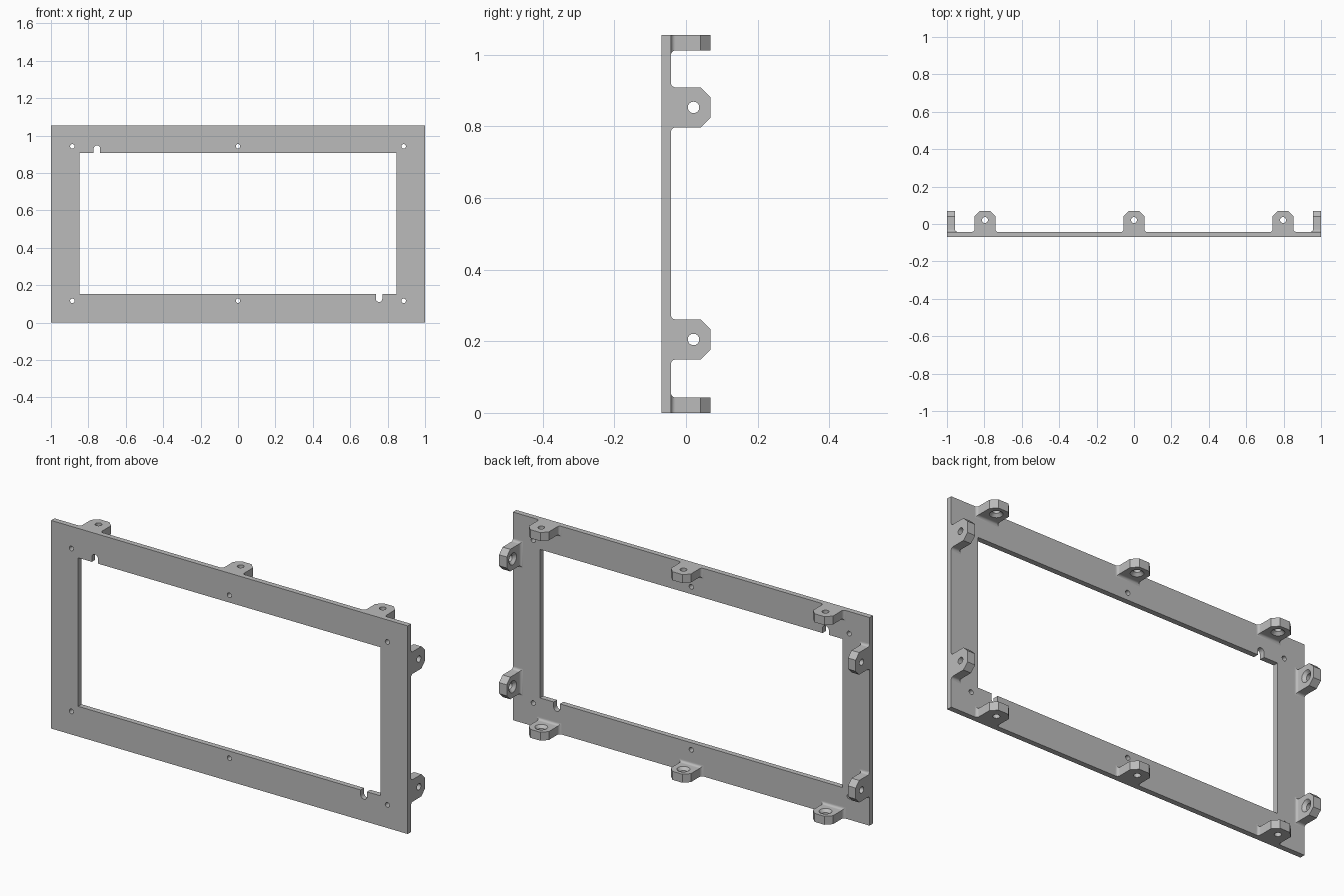
import bpy, bmesh, math
from mathutils import Matrix, Vector

cube = bpy.data.objects.get("Cube")
if cube:
    bpy.data.objects.remove(cube, do_unlink=True)

grey = bpy.data.materials.new("plain grey")
grey.use_nodes = True
colour = (0.5, 0.5, 0.5, 1)
grey.diffuse_color = colour
grey.node_tree.nodes["Principled BSDF"].inputs["Base Color"].default_value = colour

H = 1.055                     # frame height
FRONT, BACK, TIP = -0.069, -0.042, 0.069
THICK = 0.043                 # ear thickness
FILLET = 0.013


def finish(name, bm):
    bmesh.ops.recalc_face_normals(bm, faces=bm.faces)
    mesh = bpy.data.meshes.new(name)
    bm.to_mesh(mesh)
    bm.free()
    mesh.materials.append(grey)
    ob = bpy.data.objects.new(name, mesh)
    bpy.context.collection.objects.link(ob)
    return ob


def box(name, x0, x1, y0, y1, z0, z1):
    bm = bmesh.new()
    size = Matrix.Diagonal((x1 - x0, y1 - y0, z1 - z0, 1))
    mid = Matrix.Translation(((x0 + x1) / 2, (y0 + y1) / 2, (z0 + z1) / 2))
    bmesh.ops.create_cube(bm, size=1, matrix=mid @ size)
    return finish(name, bm)


def rod(name, centre, axis, r1, r2, depth):
    bm = bmesh.new()
    turn = Vector(axis).to_track_quat('Z', 'Y').to_matrix().to_4x4()
    bmesh.ops.create_cone(bm, cap_ends=True, segments=32, radius1=r1, radius2=r2,
                          depth=depth, matrix=Matrix.Translation(centre) @ turn)
    return finish(name, bm)


def cut(target, cutters):
    bpy.context.view_layer.objects.active = target
    for cutter in cutters:
        cutter.hide_render = True
        mod = target.modifiers.new("cut", 'BOOLEAN')
        mod.operation = 'DIFFERENCE'
        mod.solver = 'EXACT'
        mod.object = cutter
        bpy.ops.object.modifier_apply(modifier=mod.name)
        bpy.data.objects.remove(cutter, do_unlink=True)


def smooth(ob):
    bpy.ops.object.select_all(action='DESELECT')
    ob.select_set(True)
    bpy.context.view_layer.objects.active = ob
    bpy.ops.object.shade_smooth_by_angle(angle=math.radians(30))


# Flat frame with its opening, screw holes and two round-ended notches
frame = box("frame_plate", -1, 1, FRONT, BACK, 0, H)
cutters = [box("opening_cutter", -0.848, 0.848, -0.2, 0.2, 0.153, 0.906)]
for x in (-0.886, 0, 0.886):
    for z in (0.117, 0.943):
        cutters.append(rod("screw_cutter", (x, 0, z), (0, 1, 0), 0.012, 0.012, 0.4))
for side, edge in ((-1, 0.93), (1, 0.128)):
    x = 0.754 * side
    cutters.append(rod("notch_end_cutter", (x, 0, edge), (0, 1, 0), 0.0175, 0.0175, 0.4))
    cutters.append(box("notch_cutter", x - 0.0175, x + 0.0175, -0.2, 0.2,
                       min(edge, 0.5), max(edge, 0.5)))
cut(frame, cutters)
smooth(frame)


# Ear lofted through stacked sections; local x along the edge, z inwards from it
def ear(name, place):
    sections = []
    for i in range(7):
        a = math.pi / 2 * i / 6
        flare = FILLET * (1 - math.sin(a))
        sections.append((BACK + FILLET * (1 - math.cos(a)), 0.056 + flare, THICK + flare))
    sections += [(0.041, 0.056, THICK), (TIP, 0.028, THICK)]
    bm = bmesh.new()
    rings = [[bm.verts.new(p) for p in ((-w, y, 0), (w, y, 0), (w, y, t), (-w, y, t))]
             for y, w, t in sections]
    for a, b in zip(rings, rings[1:]):
        for i in range(4):
            j = (i + 1) % 4
            bm.faces.new((a[i], a[j], b[j], b[i]))
    bm.faces.new(rings[0])
    bm.faces.new(rings[-1])
    ob = finish(name, bm)
    # through hole, countersunk on the inner face
    cut(ob, [rod("hole_cutter", (0, 0.021, 0), (0, 0, 1), 0.016, 0.016, 0.3),
             rod("sink_cutter", (0, 0.021, THICK - 0.007), (0, 0, 1), 0.014, 0.032, 0.018)])
    ob.data.transform(place)
    smooth(ob)


for x, label in ((-0.797, "right"), (0, "middle"), (0.797, "left")):
    ear("bottom_ear_" + label, Matrix.Translation((x, 0, 0)))
    ear("top_ear_" + label,
        Matrix.Translation((x, 0, H)) @ Matrix.Rotation(math.pi, 4, 'Y'))
for z, label in ((0.205, "lower"), (0.853, "upper")):
    ear("right_ear_" + label,
        Matrix.Translation((-1, 0, z)) @ Matrix.Rotation(math.pi / 2, 4, 'Y'))
    ear("left_ear_" + label,
        Matrix.Translation((1, 0, z)) @ Matrix.Rotation(-math.pi / 2, 4, 'Y'))
